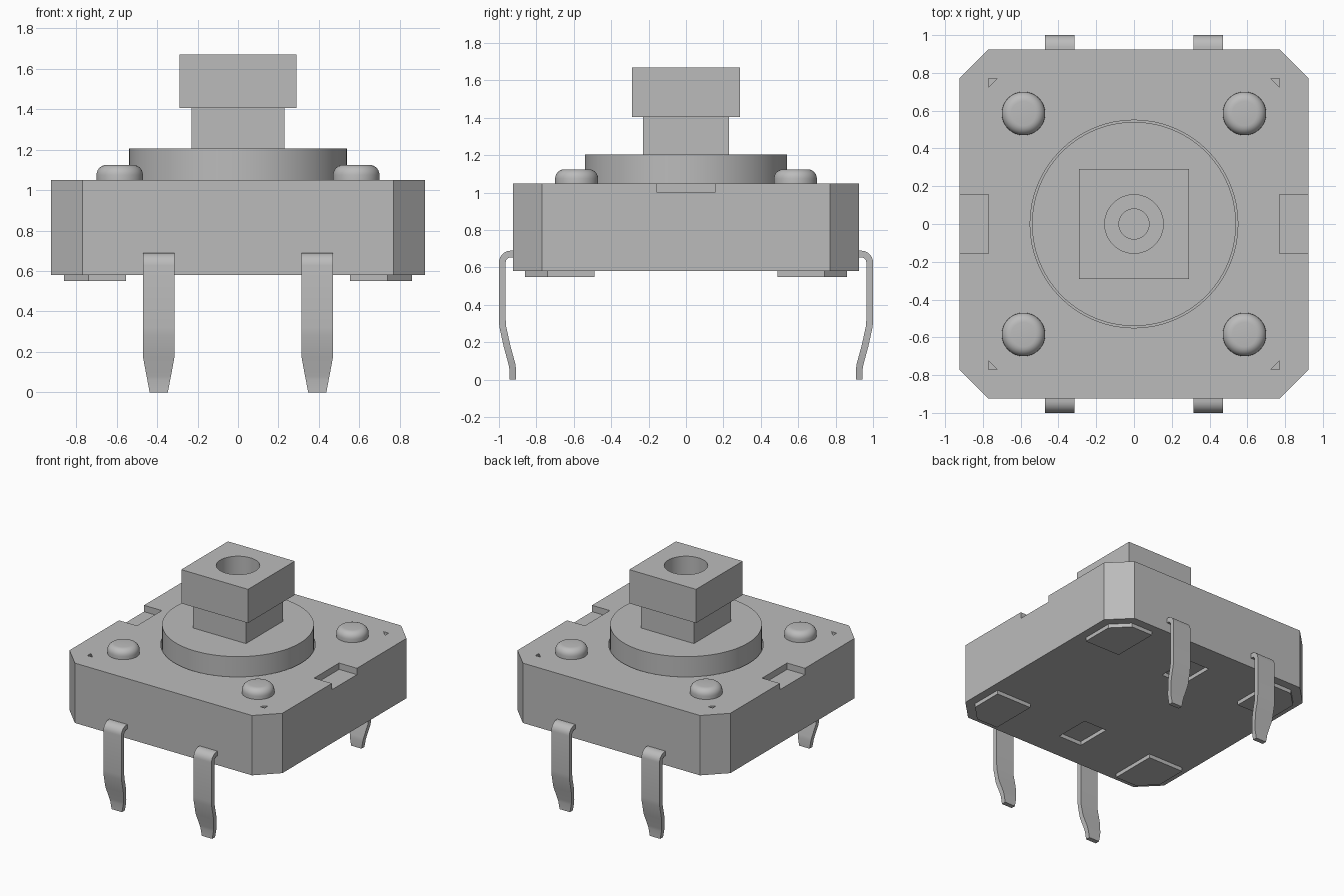
import bpy, bmesh, math
from mathutils import Vector

cube = bpy.data.objects.get("Cube")
if cube:
    bpy.data.objects.remove(cube, do_unlink=True)

grey = bpy.data.materials.new("plain grey")
grey.use_nodes = True
COLOR = (0.5, 0.5, 0.5, 1)
grey.diffuse_color = COLOR
grey.node_tree.nodes["Principled BSDF"].inputs["Base Color"].default_value = COLOR


def finish(name, bm, smooth=False):
    bmesh.ops.recalc_face_normals(bm, faces=bm.faces)
    mesh = bpy.data.meshes.new(name)
    bm.to_mesh(mesh)
    bm.free()
    mesh.materials.append(grey)
    ob = bpy.data.objects.new(name, mesh)
    bpy.context.collection.objects.link(ob)
    if smooth:
        activate(ob)
        bpy.ops.object.shade_smooth_by_angle(angle=math.radians(35))
    return ob


def activate(ob):
    bpy.ops.object.select_all(action='DESELECT')
    ob.select_set(True)
    bpy.context.view_layer.objects.active = ob


def prism(name, outline, z0, z1):
    """Extrude a flat outline from z0 to z1."""
    bm = bmesh.new()
    face = bm.faces.new([bm.verts.new((x, y, z0)) for x, y in outline])
    ext = bmesh.ops.extrude_face_region(bm, geom=[face])
    for v in ext["geom"]:
        if isinstance(v, bmesh.types.BMVert):
            v.co.z = z1
    return finish(name, bm)


def box(name, x0, x1, y0, y1, z0, z1):
    return prism(name, [(x0, y0), (x1, y0), (x1, y1), (x0, y1)], z0, z1)


def lathe(name, profile, cx=0, cy=0, steps=64):
    """Revolve an (r, z) profile that starts and ends on the axis."""
    bm = bmesh.new()
    verts = [bm.verts.new((cx + r, cy, z)) for r, z in profile]
    edges = [bm.edges.new(p) for p in zip(verts, verts[1:])]
    bmesh.ops.spin(bm, geom=verts + edges, cent=(cx, cy, 0), axis=(0, 0, 1),
                   angle=math.tau, steps=steps)
    bmesh.ops.remove_doubles(bm, verts=bm.verts, dist=1e-5)
    return finish(name, bm, smooth=True)


def cut(target, cutters):
    for c in cutters:
        mod = target.modifiers.new("cut", 'BOOLEAN')
        mod.operation, mod.solver, mod.object = 'DIFFERENCE', 'EXACT', c
        activate(target)
        bpy.ops.object.modifier_apply(modifier=mod.name)
        bpy.data.objects.remove(c, do_unlink=True)
    activate(target)
    bpy.ops.object.shade_smooth_by_angle(angle=math.radians(35))


corners = [(sx, sy) for sx in (-1, 1) for sy in (-1, 1)]

# Housing with chamfered corners
H, C = 0.925, 0.77
BOTTOM, TOP = 0.58, 1.05
housing = prism("housing", [(C, -H), (H, -C), (H, C), (C, H),
                            (-C, H), (-H, C), (-H, -C), (-C, -H)], BOTTOM, TOP)

# Recesses: button well, side notches, corner marks, underside pockets
cutters = [lathe("well_cutter", [(0, 0.9), (0.55, 0.9), (0.55, 1.2), (0, 1.2)])]
for s in (-1, 1):
    xa, xb = sorted((s * C, s * 1.1))
    cutters.append(box("notch_cutter", xa, xb, -0.155, 0.155, 1.0, 1.2))
    cutters.append(box("pocket_cutter", -0.1, 0.1, s * 0.57 - 0.14,
                       s * 0.57 + 0.14, 0.4, BOTTOM + 0.03))
for sx, sy in corners:
    cutters.append(prism("mark_cutter", [(sx * C, sy * C), (sx * 0.725, sy * C),
                                         (sx * C, sy * 0.725)], 1.0, 1.2))
cut(housing, cutters)

# Feet under and rivets on top of each corner
fillet = [(0.065 + 0.05 * math.cos(a), 1.075 + 0.05 * math.sin(a))
          for a in (math.radians(15 * i) for i in range(7))]
for sx, sy in corners:
    tag = ("back" if sy > 0 else "front") + ("_left" if sx > 0 else "_right")
    outline = [(0.555, 0.49), (0.86, 0.49), (0.86, 0.74), (0.74, 0.86), (0.555, 0.86)]
    prism("foot_" + tag, [(sx * x, sy * y) for x, y in outline], 0.55, BOTTOM)
    lathe("rivet_" + tag, [(0, TOP), (0.115, TOP)] + fillet + [(0, 1.125)],
          sx * 0.585, sy * 0.585, 48)

# Round button base, square neck and bored cap
lathe("button_disc", [(0, 0.9), (0.54, 0.9), (0.54, 1.205), (0, 1.205)], steps=96)
neck = box("button_neck", -0.23, 0.23, -0.23, 0.23, 1.205, 1.405)
cap = box("button_cap", -0.29, 0.29, -0.29, 0.29, 1.405, 1.67)
for part in (neck, cap):
    cut(part, [lathe("bore_cutter", [(0, 1.25), (0.08, 1.25), (0.08, 1.33),
                                     (0.155, 1.33), (0.155, 1.8), (0, 1.8)])])

# Bent terminals: centre line in (y, z), swept with a tapering width
T = 0.036
arc = [(0.937 + 0.045 * math.sin(a), 0.627 + 0.045 * math.cos(a))
       for a in (math.radians(15 * i) for i in range(7))]
path = [Vector(p) for p in [(0.9, 0.672)] + arc +
        [(0.982, 0.32), (0.98, 0.285), (0.957, 0.18), (0.931, 0.085),
         (0.927, 0.06), (0.927, 0)]]


def terminal(name, cx, sy):
    bm = bmesh.new()
    rings = []
    for i, p in enumerate(path):
        d_in = (p - path[i - 1]).normalized() if i else Vector((1, 0))
        d_out = (path[i + 1] - p).normalized() if i + 1 < len(path) else d_in
        d = (d_in + d_out).normalized()
        n = Vector((-d.y, d.x)) * T / 2
        w = 0.045 + 0.033 * min(1, p.y / 0.18)
        rings.append([bm.verts.new((cx + sx * w, sy * (p.x + k * n.x), p.y + k * n.y))
                      for sx, k in ((-1, -1), (1, -1), (1, 1), (-1, 1))])
    for a, b in zip(rings, rings[1:]):
        for j in range(4):
            bm.faces.new((a[j], a[j - 1], b[j - 1], b[j]))
    bm.faces.new(rings[0])
    bm.faces.new(rings[-1])
    finish(name, bm, smooth=True)


for sx, sy in corners:
    terminal("terminal_" + ("back" if sy > 0 else "front") +
             ("_left" if sx > 0 else "_right"), sx * 0.392, sy)
